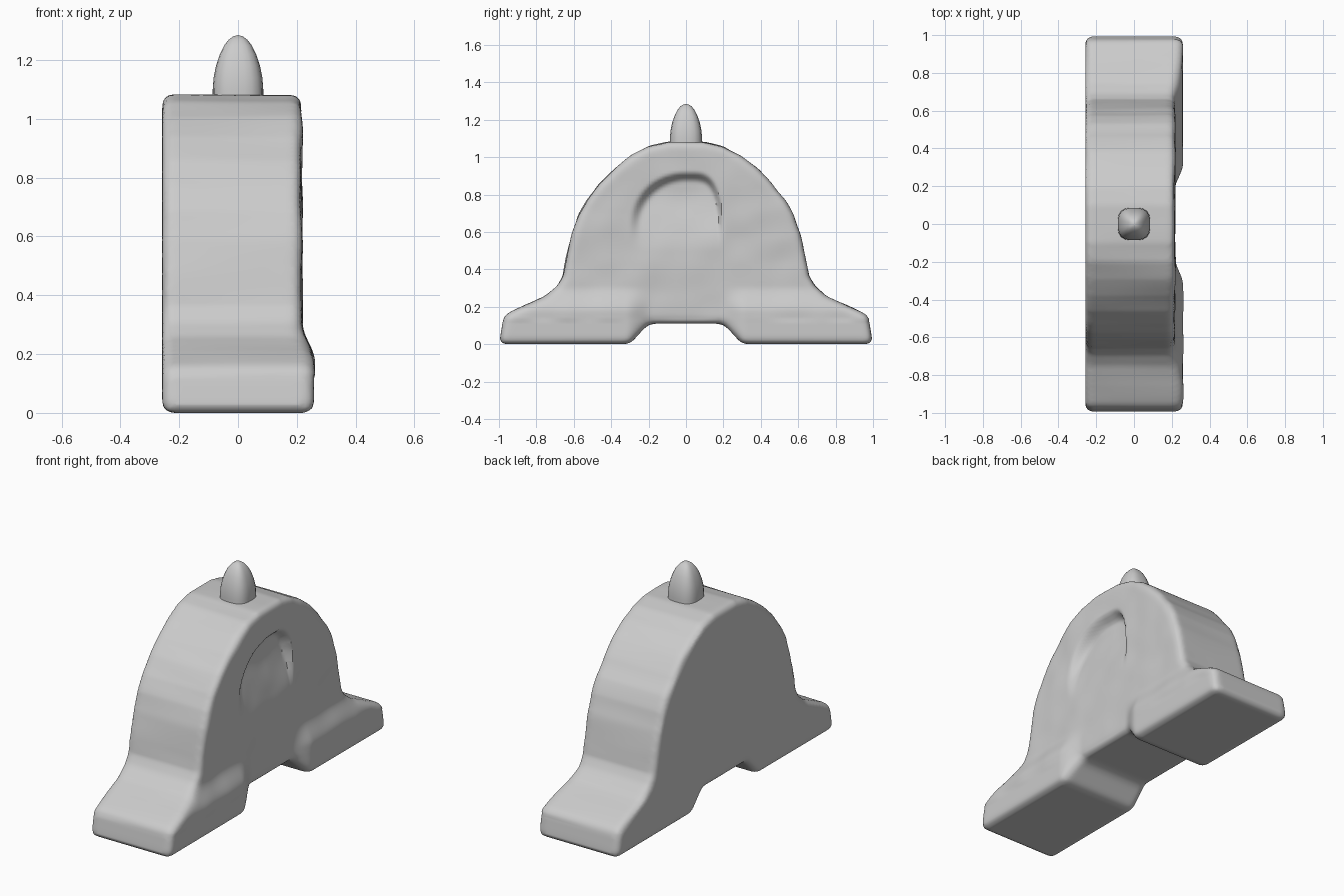
import bpy
import bmesh
import math
from mathutils import Vector, noise

default = bpy.data.objects.get("Cube")
if default:
    bpy.data.objects.remove(default, do_unlink=True)

grey = bpy.data.materials.new("stone_grey")
grey.use_nodes = True
colour = (0.6, 0.6, 0.6, 1)
grey.diffuse_color = colour
grey.node_tree.nodes["Principled BSDF"].inputs["Base Color"].default_value = colour


def make_object(name, bm):
    bmesh.ops.recalc_face_normals(bm, faces=bm.faces[:])
    mesh = bpy.data.meshes.new(name)
    bm.to_mesh(mesh)
    bm.free()
    mesh.materials.append(grey)
    obj = bpy.data.objects.new(name, mesh)
    bpy.context.collection.objects.link(obj)
    return obj


def apply_modifiers(obj):
    graph = bpy.context.evaluated_depsgraph_get()
    mesh = bpy.data.meshes.new_from_object(obj.evaluated_get(graph))
    obj.modifiers.clear()
    obj.data = mesh


def smooth(obj, angle):
    bpy.ops.object.select_all(action='DESELECT')
    obj.select_set(True)
    bpy.context.view_layer.objects.active = obj
    bpy.ops.object.shade_smooth_by_angle(angle=math.radians(angle))


def ramp(a, b, value):
    t = min(max((value - a) / (b - a), 0), 1)
    return t * t * (3 - 2 * t)


# Body: arched outline with spreading feet and a notch below, mirrored in y
half = [(0.2, 0.11), (0.3, 0), (1.0, 0), (0.975, 0.15), (0.86, 0.21),
        (0.75, 0.26), (0.69, 0.31), (0.66, 0.36), (0.64, 0.46), (0.61, 0.59),
        (0.575, 0.69), (0.53, 0.77), (0.46, 0.86), (0.38, 0.94), (0.29, 1.01),
        (0.2, 1.06), (0.1, 1.083)]
outline = half + [(-y, z) for y, z in reversed(half)]
LEFT, RIGHT = -0.258, 0.217
bm = bmesh.new()
face = bm.faces.new([bm.verts.new((LEFT, y, z)) for y, z in outline])
extruded = bmesh.ops.extrude_face_region(bm, geom=[face])
moved = [v for v in extruded["geom"] if isinstance(v, bmesh.types.BMVert)]
bmesh.ops.translate(bm, verts=moved, vec=(RIGHT - LEFT, 0, 0))
body = make_object("body", bm)
bevel = body.modifiers.new("rounded_edges", 'BEVEL')
bevel.width = 0.035
bevel.segments = 4
bevel.limit_method = 'ANGLE'
bevel.angle_limit = math.radians(35)
remesh = body.modifiers.new("even_surface", 'REMESH')
remesh.mode = 'VOXEL'
remesh.voxel_size = 0.014
soften = body.modifiers.new("soften", 'SMOOTH')
soften.iterations = 3
apply_modifiers(body)

# Worn surface, flared feet and the arched hollow, all shaped by rule
normals = [v.normal.copy() for v in body.data.vertices]
for v, normal in zip(body.data.vertices, normals):
    x, y, z = v.co
    side = ramp(0.0, RIGHT, x)
    if z > 0.13 and normal.x > -0.7:
        v.co += normal * 0.006 * noise.noise(Vector((x * 2, y * 7, z * 7)))
    v.co.x += 0.042 * side * ramp(0.31, 0.17, z) * ramp(0.18, 0.32, abs(y))
    if normal.x > 0.5:
        width, power = (0.29, 2) if y < 0 else (0.19, 4)
        radius = (abs(y) / width) ** power + (abs(z - 0.6) / 0.31) ** 2.3
        v.co.x -= 0.055 * ramp(1.1, 0.7, radius) * ramp(0.5, 0.82, z)
smooth(body, 50)

# Finial: bullet shape with a slightly square section
rings = [(1.04, 0.086), (1.1, 0.086), (1.14, 0.083), (1.18, 0.075),
         (1.22, 0.062), (1.25, 0.047), (1.27, 0.031), (1.281, 0.016)]
SIDES = 24
bm = bmesh.new()
loops = []
for z, radius in rings:
    loop = []
    for i in range(SIDES):
        a = math.tau * i / SIDES
        c, s = math.cos(a), math.sin(a)
        r = radius / (abs(c) ** 3 + abs(s) ** 3) ** (1 / 3)
        loop.append(bm.verts.new((r * c, r * s, z)))
    loops.append(loop)
for low, high in zip(loops, loops[1:]):
    for i in range(SIDES):
        j = (i + 1) % SIDES
        bm.faces.new((low[i], low[j], high[j], high[i]))
tip = bm.verts.new((0, 0, 1.285))
for i in range(SIDES):
    bm.faces.new((loops[-1][i], loops[-1][(i + 1) % SIDES], tip))
bm.faces.new(loops[0])
finial = make_object("finial", bm)
smooth(finial, 60)
